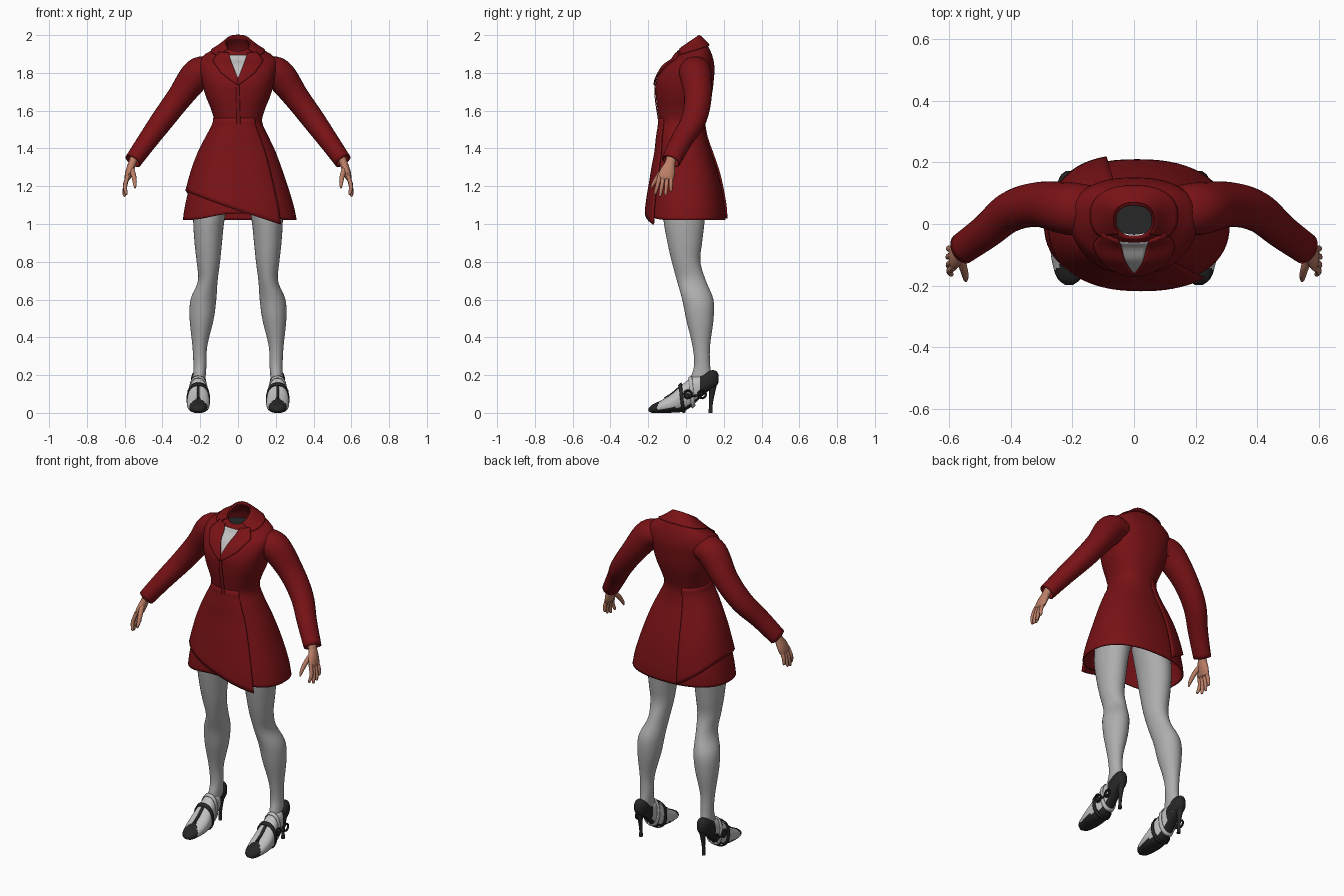
import bpy, bmesh, math
from mathutils import Vector
from mathutils.bvhtree import BVHTree

if "Cube" in bpy.data.objects:
    bpy.data.objects.remove(bpy.data.objects["Cube"])


def material(name, rgb):
    m = bpy.data.materials.new(name)
    m.diffuse_color = (*rgb, 1)
    m.use_nodes = True
    m.node_tree.nodes["Principled BSDF"].inputs["Base Color"].default_value = m.diffuse_color
    return m


RED = material("coat red", (0.19, 0.006, 0.008))
GREY = material("stocking grey", (0.42, 0.42, 0.42))
PALE = material("pale grey", (0.52, 0.52, 0.52))
BLACK = material("black leather", (0.02, 0.02, 0.021))
SKIN = material("skin", (0.5, 0.21, 0.135))


def interp(table, t):
    """Smooth interpolation of rows keyed on their first value."""
    n = len(table)
    t = max(table[0][0], min(table[-1][0], t))
    i = max(k for k in range(n - 1) if table[k][0] <= t)

    def slope(k, c):
        a, b = table[max(k - 1, 0)], table[min(k + 1, n - 1)]
        return (b[c] - a[c]) / (b[0] - a[0])
    p, q = table[i], table[i + 1]
    h = q[0] - p[0]
    s = (t - p[0]) / h
    return [(2*s**3 - 3*s*s + 1) * p[c] + (s**3 - 2*s*s + s) * h * slope(i, c)
            + (3*s*s - 2*s**3) * q[c] + (s**3 - s*s) * h * slope(i + 1, c)
            for c in range(1, len(p))]


def loft(name, rings, mats, closed=True, caps=False, thick=0, offset=-1, mirror=False, rule=None):
    bm = bmesh.new()
    vs = [[bm.verts.new(p) for p in r] for r in rings]
    n = len(vs[0])
    for a, b in zip(vs, vs[1:]):
        for j in range(n if closed else n - 1):
            k = (j + 1) % n
            bm.faces.new((a[j], a[k], b[k], b[j]))
    if caps:
        bm.faces.new(vs[0])
        bm.faces.new(vs[-1])
    bmesh.ops.recalc_face_normals(bm, faces=bm.faces)
    bm.normal_update()
    if rule:
        for f in bm.faces:
            f.material_index = rule(f.calc_center_median(), f.normal)
    me = bpy.data.meshes.new(name)
    bm.to_mesh(me)
    bm.free()
    for m in mats:
        me.materials.append(m)
    ob = bpy.data.objects.new(name, me)
    bpy.context.collection.objects.link(ob)
    if thick:
        s = ob.modifiers.new("thickness", 'SOLIDIFY')
        s.thickness, s.offset = thick, offset
    if mirror:
        ob.modifiers.new("mirror", 'MIRROR')
    bpy.ops.object.select_all(action='DESELECT')
    ob.select_set(True)
    bpy.context.view_layer.objects.active = ob
    bpy.ops.object.shade_smooth_by_angle(angle=math.radians(45))
    return ob


def tube(name, path, mat, sides=16, steps=20, **kw):
    """Round tube through rows of x, y, z, radius_a, radius_b."""
    table = [(i, *p) for i, p in enumerate(path)]
    end = len(path) - 1
    rows = [interp(table, end * i / steps) for i in range(steps + 1)]
    rings = []
    for i, r in enumerate(rows):
        a, b = rows[max(i - 1, 0)], rows[min(i + 1, steps)]
        d = (Vector(b[:3]) - Vector(a[:3])).normalized()
        u = d.cross(Vector((0, 1, 0))).normalized()
        v = u.cross(d)
        angles = [2 * math.pi * j / sides for j in range(sides)]
        rings.append([Vector(r[:3]) + u * math.cos(t) * r[3] + v * math.sin(t) * r[4] for t in angles])
    return loft(name, rings, [mat], mirror=True, **kw)


# Coat body: height, centre x, half width, centre y, half depth, tilt
COAT = [(1.00, .010, .305, .003, .208, 0), (1.10, .007, .287, .003, .202, 0),
        (1.25, .002, .245, 0, .175, 0), (1.38, 0, .200, -.010, .145, 0),
        (1.46, 0, .163, -.020, .130, 0), (1.54, 0, .128, -.021, .121, 0),
        (1.60, 0, .140, -.018, .132, 0), (1.68, 0, .172, -.012, .148, 0),
        (1.76, 0, .193, -.005, .152, 0), (1.84, 0, .208, .018, .132, 0),
        (1.885, 0, .190, .030, .105, .018), (1.925, 0, .115, .025, .082, .032),
        (1.958, 0, .062, .010, .056, .042)]


def coat_point(t, z, out=0):
    cx, hw, cy, hd, tilt = interp(COAT, z)
    c, s = math.cos(t), math.sin(t)
    px = math.copysign(abs(c) ** .86, c)
    py = math.copysign(abs(s) ** .86, s)
    return Vector((cx + (hw + out) * px, cy + (hd + out) * py, z + tilt * py))


def coat_hem(t):
    return 1.022 + .035 * max(0, -math.sin(t)) ** 6


rings = []
for i in range(61):
    ring = []
    for j in range(64):
        t = 2 * math.pi * j / 64
        z0 = coat_hem(t)
        ring.append(coat_point(t, z0 + (1.958 - z0) * i / 60))
    rings.append(ring)
coat = loft("coat_body", rings, [RED], thick=.009)
coat_tree = BVHTree.FromPolygons([v.co for v in coat.data.vertices],
                                 [p.vertices[:] for p in coat.data.polygons])

# Wrapped outer skirt panel with a slanting hem
rings = []
for i in range(49):
    t = math.radians(-50 - 205 * i / 48)
    x = coat_point(t, 1.08).x
    if math.sin(t) < 0:
        hem = 1.0 + .17 * (.2 - x) / .47
    else:
        hem = 1.03 + .145 * math.cos(min(1, (-math.degrees(t) - 180) / 75) * math.pi / 2)
    ring = []
    for k in range(21):
        z = hem + (1.56 - hem) * k / 20
        ring.append(coat_point(t, z, .001 + .011 * min(1, (1.56 - z) / .25)))
    rings.append(ring)
loft("skirt_wrap", rings, [RED], closed=False, thick=.008, offset=0)

# Turned-down collar around the back of the neck
rings = []
for i in range(33):
    t = math.radians(-42 + 264 * i / 32)
    rings.append([coat_point(t, 1.958 - .042 * k / 8, .004 + .005 * k / 8) for k in range(9)])
loft("collar", rings, [RED], closed=False, thick=.006, offset=0)


def front_plate(name, inner, outer, mat, lift, thick, rows=14, cols=8, sx=1):
    """Plate laid on the chest between two x-z polylines."""
    def along(line, t):
        f = t * (len(line) - 1)
        i = min(int(f), len(line) - 2)
        return Vector(line[i]).lerp(Vector(line[i + 1]), f - i)
    grid = []
    for i in range(rows + 1):
        a, b = along(inner, i / rows), along(outer, i / rows)
        row = []
        for j in range(cols + 1):
            p = a.lerp(b, j / cols)
            hit = coat_tree.ray_cast(Vector((p.x * sx, -1, p.y)), Vector((0, 1, 0)))[0]
            y = hit.y if hit else -.03
            row.append((p.x * sx, min(y, .02) - lift, p.y))
        grid.append(row)
    loft(name, grid, [mat], closed=False, thick=thick, offset=0)


# Shirt showing in the neckline, lapels on both sides
front_plate("shirt_front", [(-.05, 1.893), (-.001, 1.77)], [(.05, 1.893), (.001, 1.77)],
            PALE, .004, .003)
for label, sx in (("left", 1), ("right", -1)):
    front_plate(label + "_lapel", [(.05, 1.905), (.035, 1.856), (.018, 1.813), (0, 1.77)],
                [(.10, 1.91), (.135, 1.865), (.09, 1.80), (.003, 1.735)],
                RED, .008, .007, sx=sx)
# Front closing edge from neckline to waist
front_plate("front_edge", [(-.012, 1.765), (-.006, 1.5)], [(.006, 1.765), (.014, 1.5)],
            RED, .004, .005, cols=2)

# Dark lining inside the neck
ell = [(math.cos(2 * math.pi * j / 32), math.sin(2 * math.pi * j / 32)) for j in range(32)]
loft("neck_lining", [[(.085 * c, .025 + .06 * s, z) for c, s in ell] for z in (1.892, 1.897)],
     [BLACK], caps=True)

# Sleeves
tube("sleeves", [(.14, .045, 1.815, .065, .08), (.213, .05, 1.795, .083, .085),
                 (.31, .063, 1.67, .068, .073), (.40, .04, 1.55, .061, .066),
                 (.48, -.025, 1.44, .053, .057), (.556, -.08, 1.333, .046, .052)],
     RED, sides=24, steps=30, thick=.008)

# Hands: palm, four fingers and thumb
tube("palms", [(.545, -.075, 1.36, .022, .026), (.560, -.085, 1.32, .021, .028),
               (.574, -.097, 1.28, .021, .040), (.585, -.108, 1.245, .016, .042),
               (.588, -.110, 1.232, .006, .032)], SKIN, caps=True)
for i, (y0, x1, y1, z1) in enumerate([(-.140, .592, -.163, 1.155), (-.120, .601, -.137, 1.145),
                                      (-.100, .603, -.108, 1.152), (-.080, .600, -.080, 1.172)]):
    tube("finger_%d" % (i + 1),
         [(.583, y0, 1.255, .011, .011), (.598, (y0 + y1) / 2, (1.25 + z1) / 2, .0105, .0105),
          (x1, y1, z1 + .008, .008, .008), (x1 - .001, y1, z1, .003, .003)],
         SKIN, sides=10, steps=10, caps=True)
tube("thumbs", [(.566, -.105, 1.30, .014, .015), (.552, -.145, 1.255, .013, .014),
                (.546, -.172, 1.215, .010, .010), (.545, -.185, 1.19, .004, .004)],
     SKIN, sides=10, steps=10, caps=True)

# Legs: height, inner x, outer x, front y, back y
LEG = [(.13, .172, .238, .035, .14), (.18, .172, .238, .025, .138), (.25, .167, .236, .043, .128),
       (.35, .163, .241, .035, .127), (.50, .128, .256, .000, .146), (.60, .115, .251, -.020, .145),
       (.70, .108, .212, -.048, .105), (.80, .095, .219, -.075, .076),
       (.90, .085, .230, -.098, .085), (1.03, .07, .237, -.120, .100), (1.20, .03, .225, -.125, .11)]
rings = []
for i in range(55):
    z = .13 + 1.07 * i / 54
    a, b, f, k = interp(LEG, z)
    rings.append([((a + b) / 2 + (b - a) / 2 * c, (f + k) / 2 + (k - f) / 2 * s, z) for c, s in ell])
loft("legs", rings, [GREY], caps=True, mirror=True)

# Shoes: y, bottom z, top z, half width
SHOE = [(-.198, .008, .024, .012), (-.18, 0, .043, .036), (-.13, 0, .067, .054),
        (-.07, .001, .105, .061), (-.02, .006, .150, .055), (.03, .034, .188, .045),
        (.08, .083, .205, .041), (.13, .124, .225, .038), (.160, .140, .222, .026),
        (.172, .160, .205, .010)]


def shoe_ring(y, grow=0, lean=0):
    lo, hi, hw = interp(SHOE, y)
    return [(.21 + (hw + grow) * math.copysign(abs(c) ** .85, c), y + lean * s,
             max(0, (lo + hi) / 2 + ((hi - lo) / 2 + grow) * math.copysign(abs(s) ** .85, s)))
            for c, s in ell]


def shoe_colour(c, n):
    if n.z < -.45 or c.y < -.105 - abs(c.x - .21) * 1.0:
        return 1
    return 1 if c.y > .075 else 0


loft("shoes", [shoe_ring(-.198 + .37 * i / 60) for i in range(61)], [PALE, BLACK],
     caps=True, mirror=True, rule=shoe_colour)
loft("shoe_straps", [shoe_ring(y, .006, -.012) for y in (-.03, -.022, -.014)], [BLACK],
     thick=.006, mirror=True)
loft("shoe_trim", [shoe_ring(y, .005, -.01) for y in (.022, .031, .04)], [PALE],
     thick=.006, mirror=True)
# Centre strip on the instep
strip = [(y, interp(SHOE, y)[1] + .003) for y in (-.115, -.09, -.065, -.04, -.02)]
loft("shoe_center_strip", [[(.203, y, z), (.217, y, z)] for y, z in strip], [BLACK],
     closed=False, thick=.006, offset=0, mirror=True)

# Thin heels
tube("shoe_heels", [(.21, .142, .165, .024, .026), (.21, .138, .11, .014, .016),
                    (.21, .132, .05, .009, .010), (.21, .130, 0, .010, .011)],
     BLACK, steps=12, caps=True)

# Side buckles joined to the strap by a thin band
bands = [(.262, -.015, .105, .004, .009), (.262, .03, .09, .004, .009), (.255, .075, .095, .004, .009)]
tube("buckle_bands", bands, BLACK, sides=8, steps=8, caps=True)
for i, y in enumerate((.01, .085)):
    bpy.ops.mesh.primitive_torus_add(location=(.262, y, .098), rotation=(0, math.pi / 2, 0),
                                     major_radius=.02, minor_radius=.006,
                                     major_segments=16, minor_segments=8)
    ring = bpy.context.object
    ring.name = "buckle_ring_%d" % (i + 1)
    ring.data.materials.append(BLACK)
    bpy.ops.object.transform_apply(location=True, rotation=True)
    ring.modifiers.new("mirror", 'MIRROR')
    bpy.ops.object.shade_smooth_by_angle()
